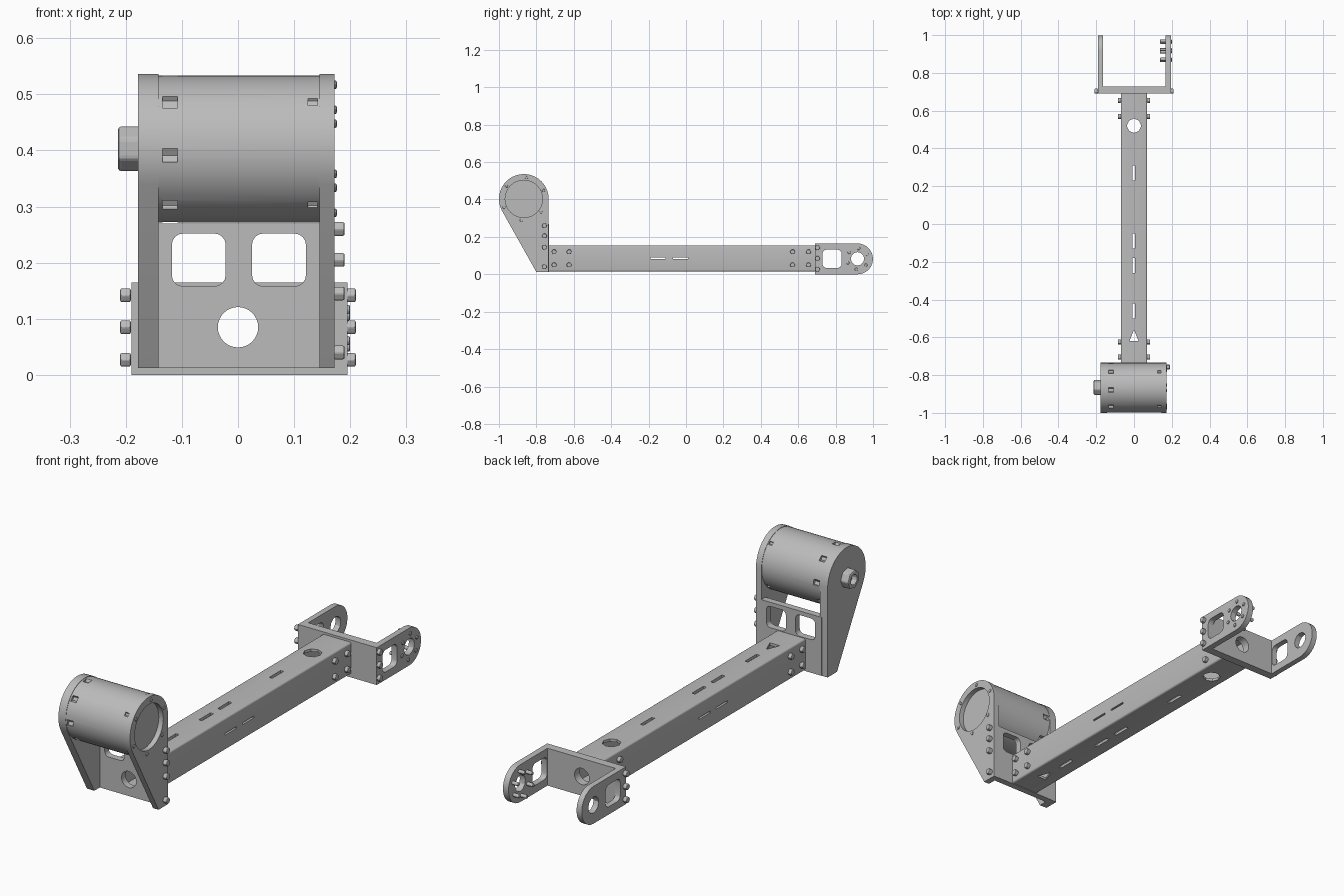
import bpy, bmesh
from math import cos, sin, pi, radians

cube = bpy.data.objects.get("Cube")
if cube:
    bpy.data.objects.remove(cube, do_unlink=True)

grey = bpy.data.materials.new("machined grey")
grey.use_nodes = True
grey.diffuse_color = (0.5, 0.5, 0.5, 1)
grey.node_tree.nodes["Principled BSDF"].inputs["Base Color"].default_value = (0.5, 0.5, 0.5, 1)

PLACE = {"X": lambda u, v, t: (t, u, v),
         "Y": lambda u, v, t: (u, t, v),
         "Z": lambda u, v, t: (u, v, t)}


def prism(name, outline, axis, lo, hi, bevel=0):
    """Extrude a 2D outline along an axis."""
    bm = bmesh.new()
    rings = [[bm.verts.new(PLACE[axis](u, v, t)) for u, v in outline] for t in (lo, hi)]
    n = len(outline)
    for ring in rings:
        bm.faces.new(ring)
    for i in range(n):
        j = (i + 1) % n
        bm.faces.new((rings[0][i], rings[0][j], rings[1][j], rings[1][i]))
    bmesh.ops.recalc_face_normals(bm, faces=bm.faces)
    if bevel:
        bmesh.ops.bevel(bm, geom=bm.edges[:], offset=bevel, segments=2, affect="EDGES", profile=0.5)
    mesh = bpy.data.meshes.new(name)
    bm.to_mesh(mesh)
    bm.free()
    mesh.materials.append(grey)
    obj = bpy.data.objects.new(name, mesh)
    bpy.context.collection.objects.link(obj)
    return obj


def arc(cu, cv, r, start=0, end=360, n=32):
    full = end - start == 360
    steps = n if full else n - 1
    return [(cu + r * cos(radians(start + (end - start) * i / steps)),
             cv + r * sin(radians(start + (end - start) * i / steps))) for i in range(n)]


def rect(u0, u1, v0, v1, r=0):
    if not r:
        return [(u0, v0), (u1, v0), (u1, v1), (u0, v1)]
    corners = [(u1 - r, v1 - r), (u0 + r, v1 - r), (u0 + r, v0 + r), (u1 - r, v0 + r)]
    return [p for k, (u, v) in enumerate(corners) for p in arc(u, v, r, 90 * k, 90 * k + 90, 5)]


def cut(obj, outline, axis, lo, hi):
    """Cut a prism out of an object, then discard the cutter."""
    cutter = prism("cutter", outline, axis, lo, hi)
    cutter.hide_render = True
    mod = obj.modifiers.new("cut", "BOOLEAN")
    mod.operation, mod.solver, mod.object = "DIFFERENCE", "EXACT", cutter
    bpy.context.view_layer.objects.active = obj
    bpy.ops.object.modifier_apply(modifier=mod.name)
    bpy.data.objects.remove(cutter, do_unlink=True)


def smooth(obj):
    bpy.ops.object.select_all(action="DESELECT")
    obj.select_set(True)
    bpy.context.view_layer.objects.active = obj
    bpy.ops.object.shade_smooth_by_angle(angle=radians(30))


def bolt(name, x, y, z, side, length=0.018, r=0.014):
    prism(name, arc(y, z, r, n=6), "X", min(x, x + side * length), max(x, x + side * length), 0.003)


MID = 0.085          # height of the beam axis
PIVOT = (-0.867, 0.403)

# Hollow square beam with lightening holes and slots
beam = prism("beam", rect(-0.07, 0.07, 0.015, 0.155, 0.008), "Y", -0.735, 0.695)
cut(beam, rect(-0.058, 0.058, 0.027, 0.143), "Y", -0.8, 0.8)
cut(beam, arc(0, 0.52, 0.038, n=8), "Z", -0.1, 0.3)
for y in (-0.46, -0.22, -0.09, 0.27):
    cut(beam, rect(-0.009, 0.006, y - 0.04, y + 0.04), "Z", -0.1, 0.3)
cut(beam, [(-0.024, -0.62), (0.024, -0.62), (0, -0.56)], "Z", -0.1, 0.3)
for y in (-0.15, -0.03):
    cut(beam, rect(y - 0.04, y + 0.04, 0.081, 0.089), "X", -0.2, 0.2)
smooth(beam)

# Motor bracket: cross plate with two windows and a round port
back = prism("motor_cross_plate", rect(-0.15, 0.15, 0.012, 0.27), "Y", -0.762, -0.733)
for u in (-0.07, 0.073):
    cut(back, rect(u - 0.048, u + 0.048, 0.158, 0.252, 0.02), "Y", -0.9, -0.6)
cut(back, arc(0, MID, 0.036), "Y", -0.9, -0.6)

# Motor bracket: teardrop side plates
teardrop = arc(*PIVOT, 0.133, 0, 209, 24) + [(-0.8, 0.012), (-0.734, 0.012)]
plate_r = prism("motor_side_plate_right", teardrop, "X", -0.178, -0.142)
plate_l = prism("motor_side_plate_left", teardrop, "X", 0.145, 0.172)
cut(plate_l, arc(*PIVOT, 0.1), "X", 0.1, 0.3)
smooth(plate_r)
smooth(plate_l)

# Motor drum with notches around the gearbox end
drum = prism("motor_drum", arc(*PIVOT, 0.131, n=48), "X", -0.143, 0.15)
for k in range(8):
    a = radians(45 * k + 5)
    cy, cz = PIVOT[0] + 0.132 * cos(a), PIVOT[1] + 0.132 * sin(a)
    cut(drum, arc(cy, cz, 0.014, n=6), "X", -0.135, -0.108)
    if k % 2:
        cut(drum, arc(cy, cz, 0.009, n=6), "X", 0.125, 0.142)
smooth(drum)

# Output shaft nut
nut = prism("shaft_nut", arc(*PIVOT, 0.042, n=7), "X", -0.214, -0.17, 0.006)
cut(nut, arc(*PIVOT, 0.022, n=12), "X", -0.3, -0.19)

# Yoke: cross plate with a round port
yoke = prism("yoke_plate", rect(-0.188, 0.193, 0, 0.165), "Y", 0.69, 0.727)
cut(yoke, arc(0, MID, 0.036), "Y", 0.5, 0.9)

# Yoke arms with rounded ends, a window and a pivot hole
for name, lo, hi in (("yoke_arm_right", -0.19, -0.165), ("yoke_arm_left", 0.168, 0.195)):
    shape = [(0.69, 0.165), (0.69, 0)] + arc(0.917, 0.0825, 0.0825, -90, 90, 16)
    arm = prism(name, shape, "X", lo, hi)
    cut(arm, rect(0.73, 0.832, 0.034, 0.132, 0.022), "X", -0.4, 0.4)
    cut(arm, arc(0.917, 0.083, 0.036, n=12), "X", -0.4, 0.4)
    smooth(arm)

# Bolts on both sides of the beam, the yoke and the bracket
for side in (-1, 1):
    for y in (-0.705, -0.625, 0.57, 0.655):
        for z in (0.05, 0.12):
            bolt("beam_bolt", side * 0.068, y, z, side)
    for z in (0.027, 0.085, 0.142):
        bolt("yoke_bolt", side * 0.191, 0.703, z, side, 0.019)
for z in (0.04, 0.145, 0.205, 0.26):
    bolt("bracket_bolt", 0.17, -0.757, z, 1, 0.02)

# Small screws around the motor opening and the yoke pivot
for k in range(6):
    a = pi / 3 * k + 0.4
    bolt("motor_screw", 0.17, PIVOT[0] + 0.115 * cos(a), PIVOT[1] + 0.115 * sin(a), 1, 0.006, 0.009)
    bolt("pivot_screw", 0.2, 0.917 + 0.056 * cos(a), 0.083 + 0.056 * sin(a), -1, 0.062, 0.009)
